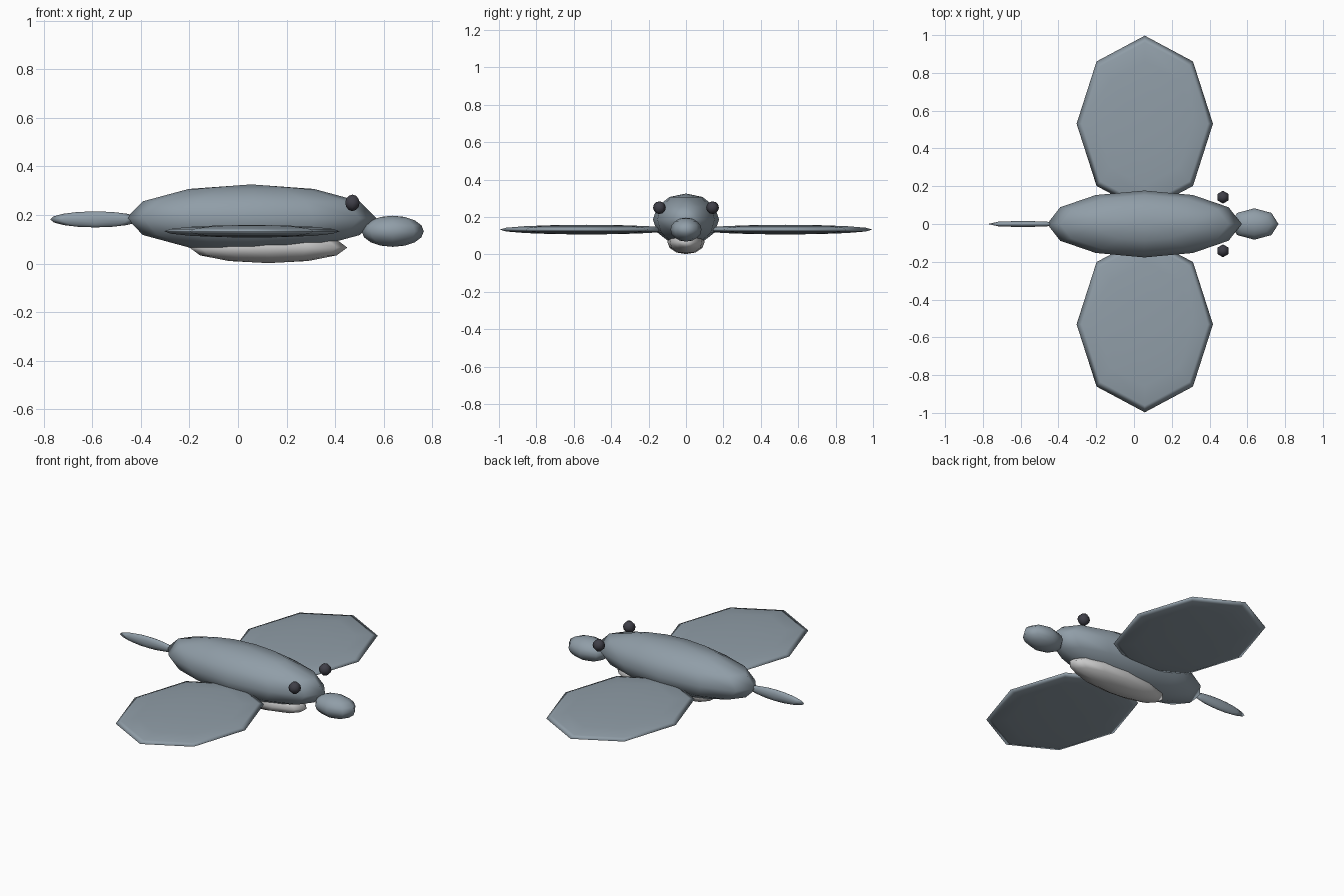
import bpy

if "Cube" in bpy.data.objects:
    bpy.data.objects.remove(bpy.data.objects["Cube"])


def material(name, colour):
    m = bpy.data.materials.new(name)
    m.diffuse_color = (*colour, 1)
    m.use_nodes = True
    m.node_tree.nodes["Principled BSDF"].inputs["Base Color"].default_value = m.diffuse_color
    return m


slate = material("slate", (0.28, 0.34, 0.39))
pale = material("pale", (0.8, 0.8, 0.79))
dark = material("dark", (0.05, 0.05, 0.065))


def ellipsoid(name, centre, radii, segments, rings, mat):
    """Low-poly smooth-shaded sphere stretched to the given radii."""
    bpy.ops.mesh.primitive_uv_sphere_add(segments=segments, ring_count=rings,
                                         radius=1, location=centre)
    ob = bpy.context.object
    ob.name = name
    ob.scale = radii
    bpy.ops.object.transform_apply(location=False, rotation=False, scale=True)
    bpy.ops.object.shade_smooth()
    ob.data.materials.append(mat)
    return ob


# Body and pale belly
ellipsoid("body", (0.055, 0, 0.187), (0.515, 0.177, 0.139), 12, 6, slate)
ellipsoid("belly", (0.125, 0, 0.066), (0.325, 0.10, 0.064), 12, 6, pale)

# Head and tail
ellipsoid("head", (0.637, 0, 0.133), (0.128, 0.083, 0.064), 8, 8, slate)
ellipsoid("tail", (-0.588, 0, 0.182), (0.185, 0.017, 0.033), 8, 8, slate)

# Mirrored wings and eyes
for side, s in (("left", 1), ("right", -1)):
    ellipsoid(side + "_wing", (0.057, s * 0.531, 0.133), (0.361, 0.466, 0.026), 8, 8, slate)
    ellipsoid(side + "_eye", (0.471, s * 0.142, 0.25), (0.034, 0.034, 0.034), 6, 6, dark)
